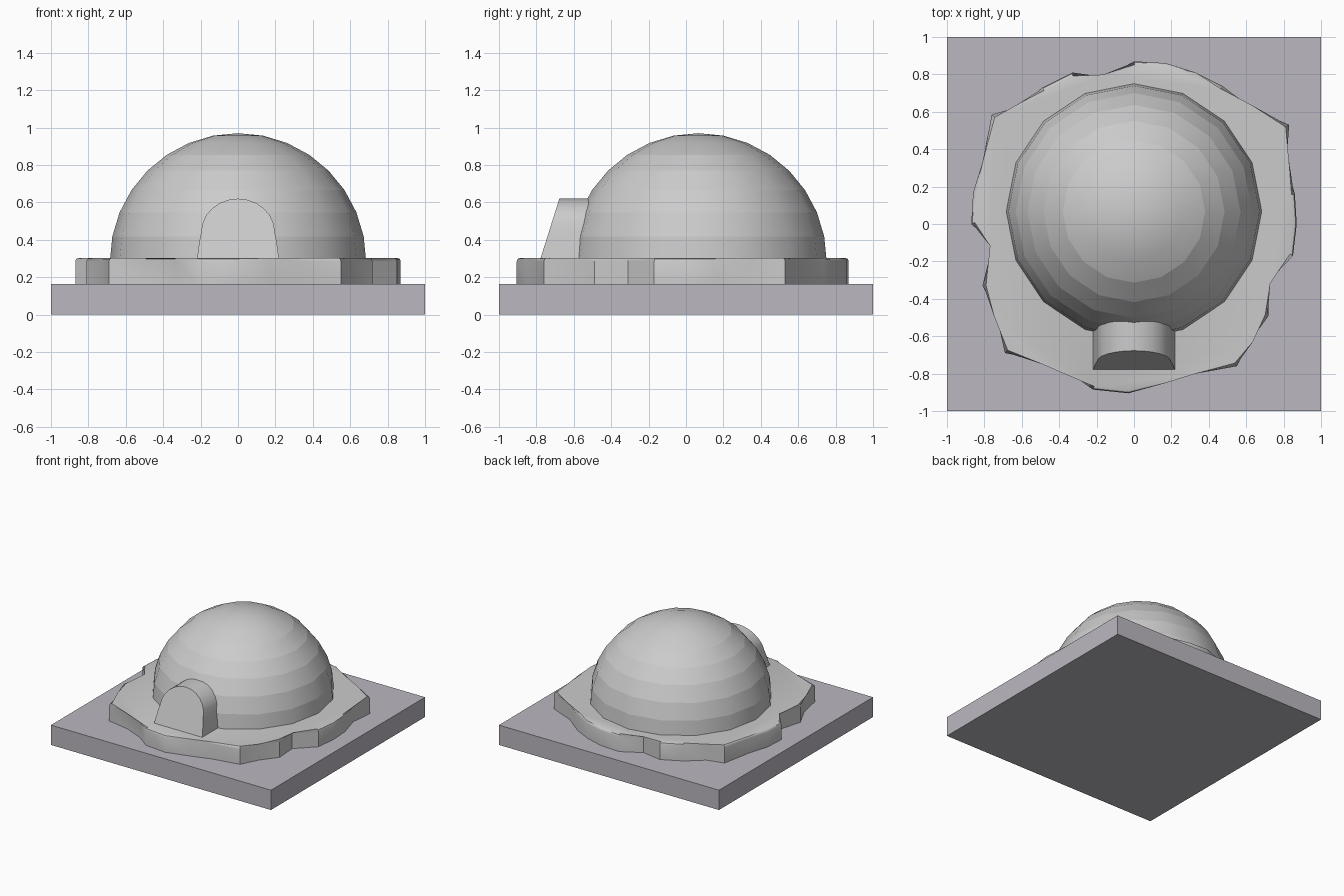
import bpy, bmesh
from math import sin, cos, pi, radians

if "Cube" in bpy.data.objects:
    bpy.data.objects.remove(bpy.data.objects["Cube"])


def material(name, rgb):
    m = bpy.data.materials.new(name)
    m.diffuse_color = (*rgb, 1)
    m.use_nodes = True
    m.node_tree.nodes["Principled BSDF"].inputs["Base Color"].default_value = m.diffuse_color
    return m


def make(name, bm, mat=None, smooth=None):
    bmesh.ops.recalc_face_normals(bm, faces=bm.faces)
    me = bpy.data.meshes.new(name)
    bm.to_mesh(me)
    bm.free()
    ob = bpy.data.objects.new(name, me)
    bpy.context.collection.objects.link(ob)
    if mat:
        me.materials.append(mat)
    if smooth:
        bpy.ops.object.select_all(action='DESELECT')
        ob.select_set(True)
        bpy.context.view_layer.objects.active = ob
        bpy.ops.object.shade_smooth_by_angle(angle=radians(smooth))
    return ob


def loft(bm, rings):
    """Skin closed point rings and cap both ends."""
    loops = [[bm.verts.new(p) for p in ring] for ring in rings]
    n = len(loops[0])
    for a, b in zip(loops, loops[1:]):
        for i in range(n):
            j = (i + 1) % n
            bm.faces.new((a[i], a[j], b[j], b[i]))
    bm.faces.new(loops[0])
    bm.faces.new(loops[-1])
    return loops


# Square base tile
bm = bmesh.new()
loft(bm, [[(x, y, z) for x, y in ((-1, -1), (1, -1), (1, 1), (-1, 1))] for z in (0, 0.163)])
make("base_tile", bm, material("tile", (0.50, 0.475, 0.53)))

# Irregular snow slab with a rounded top rim
outline = [(0, .87), (.17, .86), (.33, .81), (.47, .74), (.62, .62), (.83, .53), (.81, .34),
           (.86, .16), (.87, 0), (.85, -.17), (.71, -.31), (.72, -.49), (.62, -.62), (.55, -.76),
           (.33, -.80), (.17, -.85), (-.03, -.905), (-.22, -.885), (-.33, -.80), (-.49, -.73),
           (-.69, -.69), (-.73, -.49), (-.81, -.33), (-.75, -.11), (-.87, 0), (-.86, .17),
           (-.81, .33), (-.76, .585), (-.62, .62), (-.49, .73), (-.33, .81), (-.16, .78)]
bm = bmesh.new()
top = loft(bm, [[(x, y, z) for x, y in outline] for z in (0.163, 0.303)])[1]
rim = [bm.edges.get((top[i - 1], top[i])) for i in range(len(top))]
bmesh.ops.bevel(bm, geom=rim, offset=0.018, segments=2, profile=0.5, affect='EDGES')
make("snow_slab", bm, smooth=35)

# Sixteen-sided dome, courses separated by sharp ring edges
R, CY, CZ, N = 0.685, 0.067, 0.285, 16
bm = bmesh.new()
rings = []
for k in range(8, 0, -1):
    t = k * pi / 16
    rings.append([(R * sin(t) * cos(2 * pi * i / N), CY + R * sin(t) * sin(2 * pi * i / N),
                   CZ + R * cos(t)) for i in range(N)])
loops = loft(bm, rings)
cap = [f for f in bm.faces if all(v in loops[-1] for v in f.verts)]
bmesh.ops.poke(bm, faces=cap)[ "verts"][0].co.z = CZ + R
for f in bm.faces:
    f.smooth = True
for ring in loops[:6]:
    for i in range(N):
        bm.edges.get((ring[i - 1], ring[i])).smooth = False
make("dome", bm)

# Arched entrance with a sloping front
arch = [(0.222, 0.28), (0.205, 0.40)]
arch += [(0.197 * cos(a * pi / 12), 0.44 + 0.18 * sin(a * pi / 12)) for a in range(13)]
arch += [(-0.205, 0.40), (-0.222, 0.28)]
bm = bmesh.new()
loft(bm, [[(x, -0.778 + (z - 0.30) * 0.315, z) for x, z in arch],
          [(x, -0.48, z) for x, z in arch]])
make("entrance", bm, smooth=30)
